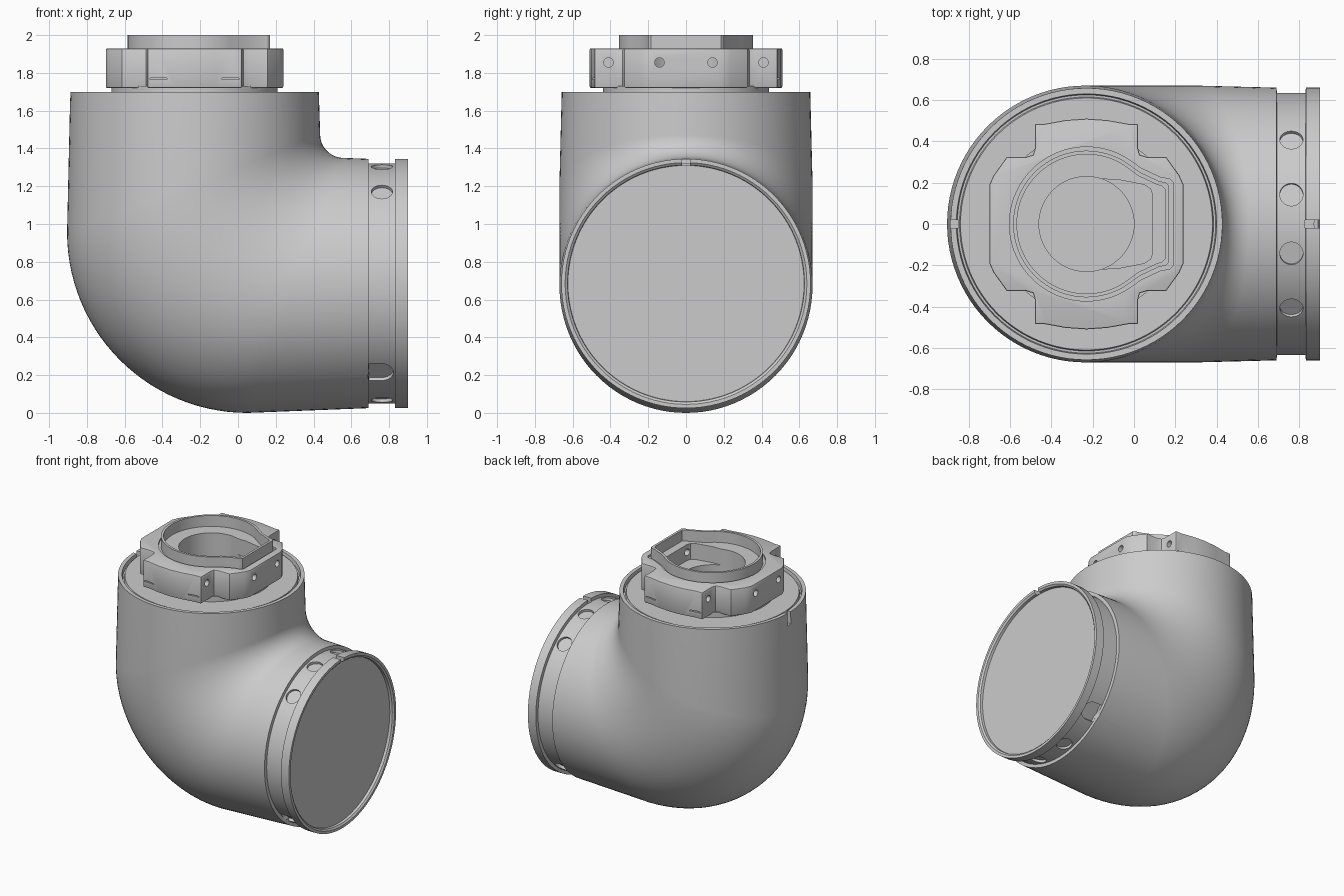
import bpy, bmesh
from math import sin, cos, pi, radians
from mathutils import Matrix, Vector

if "Cube" in bpy.data.objects:
    bpy.data.objects.remove(bpy.data.objects["Cube"])

CX = -0.23      # vertical axis x
CZ = 0.685      # horizontal axis z
SEG = 96


def make(name, bm):
    bmesh.ops.recalc_face_normals(bm, faces=bm.faces)
    me = bpy.data.meshes.new(name)
    bm.to_mesh(me)
    bm.free()
    ob = bpy.data.objects.new(name, me)
    bpy.context.collection.objects.link(ob)
    return ob


def loft(name, rings):
    """Loft ellipses; each ring = outer point, inner point (xz) and y half-width."""
    bm = bmesh.new()
    loops = []
    for ox, oz, ix, iz, w in rings:
        mx, mz, hx, hz = (ox + ix) / 2, (oz + iz) / 2, (ix - ox) / 2, (iz - oz) / 2
        loops.append([bm.verts.new((mx + hx * cos(a), w * sin(a), mz + hz * cos(a)))
                      for a in (2 * pi * i / SEG for i in range(SEG))])
    for p, q in zip(loops, loops[1:]):
        for i in range(SEG):
            j = (i + 1) % SEG
            bm.faces.new((p[i], p[j], q[j], q[i]))
    bm.faces.new(loops[0])
    bm.faces.new(loops[-1])
    return make(name, bm)


def prism(name, pts, z0, z1):
    bm = bmesh.new()
    f = bm.faces.new([bm.verts.new((x, y, z0)) for x, y in pts])
    r = bmesh.ops.extrude_face_region(bm, geom=[f])
    bmesh.ops.translate(bm, vec=(0, 0, z1 - z0),
                        verts=[v for v in r['geom'] if isinstance(v, bmesh.types.BMVert)])
    return make(name, bm)


def cyl(name, loc, r, depth, rot=None, seg=32):
    bm = bmesh.new()
    m = Matrix.Translation(loc) @ (rot or Matrix.Identity(4))
    bmesh.ops.create_cone(bm, cap_ends=True, segments=seg, radius1=r, radius2=r, depth=depth, matrix=m)
    return make(name, bm)


def box(name, loc, size, rot=None):
    bm = bmesh.new()
    m = Matrix.Translation(loc) @ (rot or Matrix.Identity(4)) @ Matrix.Diagonal((*size, 1))
    bmesh.ops.create_cube(bm, size=1, matrix=m)
    return make(name, bm)


def apply_mod(ob, mod):
    bpy.context.view_layer.objects.active = ob
    bpy.ops.object.modifier_apply(modifier=mod.name)


def cut(ob, cutter):
    mod = ob.modifiers.new("cut", 'BOOLEAN')
    mod.operation, mod.solver, mod.object = 'DIFFERENCE', 'EXACT', cutter
    apply_mod(ob, mod)
    bpy.data.objects.remove(cutter)


def flat(r, z):
    return (CX - r, z, CX + r, z, r)


def upright(r, x):
    return (x, CZ - r, x, CZ + r, r)


# Elbow body: top rim, bend, grooved collar and end flange in one loft
rings = [flat(.61, 1.69), flat(.615, 1.67), flat(.625, 1.67), flat(.63, 1.70), flat(.658, 1.70)]
N = 28
for i in range(N + 1):
    a = pi / 2 * i / N
    rings.append((.05 - .955 * cos(a), .955 - .955 * sin(a),
                  .56 - .125 * cos(a), 1.475 - .125 * sin(a), .67))
rings += [upright(.66, .69), upright(.635, .692), upright(.635, .83), upright(.66, .832),
          upright(.66, .90), upright(.64, .90), upright(.627, .89), upright(.625, .87)]
elbow = loft("elbow_body", rings)

# Alignment notches in both rims
cut(elbow, box("notch", (CX - .645, 0, 1.66), (.05, .04, .11)))
cut(elbow, box("notch", (.87, 0, CZ + .65), (.085, .04, .05)))

# Shallow round dimples and rounded slots around the collar
for deg in (13, 40, 167):
    for s in (-1, 1):
        t = radians(deg) * s
        d = Vector((0, sin(t), cos(t)))
        cut(elbow, cyl("dimple", Vector((.762, 0, CZ)) + d * .635, .056, .04, Matrix.Rotation(-t, 4, 'X')))
for s in (-1, 1):
    t = radians(138) * s
    p = Vector((.755, 0, CZ)) + Vector((0, sin(t), cos(t))) * .64
    rot = Matrix.Rotation(-t, 4, 'X')
    cut(elbow, cyl("slot", p, .068, .06, rot))
    cut(elbow, box("slot", p - Vector((.03, 0, 0)), (.064, .136, .06), rot))

# Neck under the mounting block
neck = cyl("neck", (CX, 0, 1.705), .44, .05, seg=64)

# Mounting block outline, mirrored in both directions
quarter = [(.47, .19), (.45, .235), (.385, .325), (.29, .325), (.258, .335), (.25, .365), (.25, .485), (.2, .485),
           (.1, .503), (0, .51)]
half = quarter + [(-x, y) for x, y in reversed(quarter[:-1])]
outline = [(CX + x, y) for x, y in half + [(x, -y) for x, y in reversed(half)]]
block = prism("mounting_block", outline, 1.72, 1.93)
bev = block.modifiers.new("bevel", 'BEVEL')
bev.width, bev.segments, bev.angle_limit = .008, 2, radians(60)
apply_mod(block, bev)


def keyhole(d):
    """Round outline with a flattened lobe toward +x, offset by d."""
    r = .355 + d
    arc = [(CX + r * cos(a), r * sin(a)) for a in (radians(58 + 244 * i / 60) for i in range(61))]
    lobe = [(.03, .25), (.12, .208), (.155, .2), (.17, .185)]
    lobe = [(x + (d if x > .13 else d * .4), y + d) for x, y in lobe]
    return [(x, -y) for x, y in lobe] + lobe[::-1] + arc


# Seat, round bore and side pocket cut into the block
cut(block, prism("seat", keyhole(.018), 1.915, 2.1))
cut(block, cyl("bore", (CX, 0, 1.93), .23, .40, seg=64))
pocket = [(.09, .14), (.08, .17), (.05, .19), (-.08, .215), (CX, .22)]
cut(block, prism("pocket", pocket + [(x, -y) for x, y in reversed(pocket)], 1.79, 2.1))

# Screw holes on both sides and thin slits front and back
along_x = Matrix.Rotation(pi / 2, 4, 'Y')
for s in (-1, 1):
    for y in (-1, 1):
        cut(block, cyl("hole", (CX + s * .44, .14 * y, 1.855), .025, .34, along_x, 20))
        cut(block, cyl("hole", (CX + s * .25, .41 * y, 1.855), .025, .1, along_x, 20))
        cut(block, box("slit", (CX + s * .19, .49 * y, 1.77), (.09, .06, .008)))

# Thin raised lip around the opening
lip = prism("opening_lip", keyhole(0), 1.91, 2.0)
cut(lip, prism("lip_void", keyhole(-.018), 1.8, 2.1))

for ob in (elbow, neck, block, lip):
    bpy.ops.object.select_all(action='DESELECT')
    ob.select_set(True)
    bpy.context.view_layer.objects.active = ob
    bpy.ops.object.shade_smooth_by_angle(angle=radians(30))
